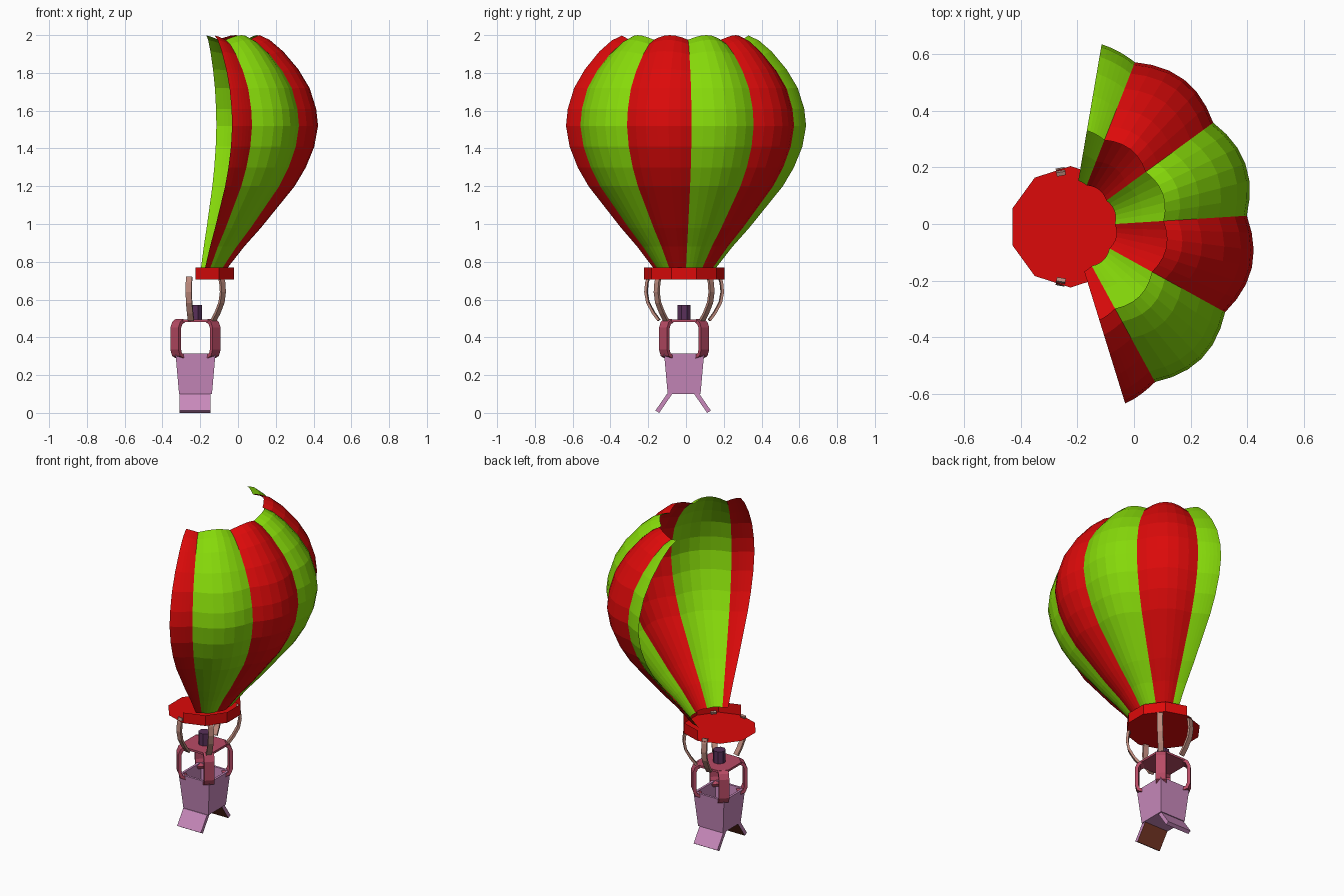
import bpy, bmesh
from math import sin, cos, pi, radians
from mathutils import Vector

if "Cube" in bpy.data.objects:
    bpy.data.objects.remove(bpy.data.objects["Cube"])

CX, CY = -0.225, -0.01          # axis of balloon and basket


def material(name, rgb):
    m = bpy.data.materials.new(name)
    m.diffuse_color = (*rgb, 1)
    m.use_nodes = True
    m.node_tree.nodes["Principled BSDF"].inputs["Base Color"].default_value = m.diffuse_color
    return m


RED = material("red", (0.72, 0.003, 0.003))
GREEN = material("green", (0.24, 0.70, 0.003))
ROSE = material("rose", (0.48, 0.07, 0.13))
LILAC = material("lilac", (0.58, 0.25, 0.50))
TAN = material("tan", (0.50, 0.25, 0.20))
PLUM = material("plum", (0.10, 0.03, 0.10))
BROWN = material("brown", (0.20, 0.04, 0.02))


def finish(name, bm, *mats, recalc=True):
    if recalc:
        bmesh.ops.recalc_face_normals(bm, faces=bm.faces)
    me = bpy.data.meshes.new(name)
    bm.to_mesh(me)
    bm.free()
    for m in mats:
        me.materials.append(m)
    ob = bpy.data.objects.new(name, me)
    bpy.context.collection.objects.link(ob)
    return ob


def loft(bm, rings, closed=True, caps=True):
    """Join rings of points with quads."""
    rows = [[bm.verts.new(p) for p in r] for r in rings]
    n = len(rows[0])
    for a, b in zip(rows, rows[1:]):
        for i in range(n if closed else n - 1):
            j = (i + 1) % n
            bm.faces.new((a[i], a[j], b[j], b[i]))
    if caps:
        bm.faces.new(rows[0][::-1])
        bm.faces.new(rows[-1])


def polar(r, deg, z):
    return Vector((CX + r * cos(radians(deg)), CY + r * sin(radians(deg)), z))


def ribbon(name, path, deg, width, thick, mat):
    """Flat strap following an (r, z) path in the vertical plane at angle deg."""
    bm = bmesh.new()
    out = Vector((cos(radians(deg)), sin(radians(deg)), 0))
    side = Vector((-out.y, out.x, 0)) * width / 2
    rings = []
    for i, (r, z) in enumerate(path):
        a, b = path[max(i - 1, 0)], path[min(i + 1, len(path) - 1)]
        t = (out * (b[0] - a[0]) + Vector((0, 0, b[1] - a[1]))).normalized()
        nrm = t.cross(side).normalized() * thick / 2
        p = polar(r, deg, z)
        rings.append([p - side - nrm, p + side - nrm, p + side + nrm, p - side + nrm])
    loft(bm, rings)
    finish(name, bm, mat)


# Balloon envelope: bulging gores, open at the crown and on the -x side
PROFILE = [(0.165, 0.76), (0.26, 0.88), (0.35, 0.98), (0.44, 1.09), (0.53, 1.20),
           (0.59, 1.30), (0.635, 1.41), (0.655, 1.52), (0.645, 1.61), (0.61, 1.72),
           (0.55, 1.82), (0.47, 1.915), (0.40, 1.975), (0.345, 2.0)]
SEAM, STEP = 3.6, 32.5


def gore(name, k, lo, hi, mat):
    rings = []
    for r, z in PROFILE:
        row = []
        for i in range(7):
            u = lo + (hi - lo) * i / 6
            bulge = sin(pi * u)
            puff = 0.955 + 0.05 * bulge
            drop = 0.025 * (1 - bulge) * max(0, (z - 1.7) / 0.3)
            row.append(polar(r * puff, SEAM + (k + u) * STEP, z - drop))
        rings.append(row)
    bm = bmesh.new()
    loft(bm, rings, closed=False, caps=False)
    finish(name, bm, mat, recalc=False)


for k in range(-3, 3):
    lo = 0.65 if k == -3 else 0
    hi = 0.36 if k == 2 else 1
    gore(f"balloon_gore_{k + 4}", k, lo, hi, RED if k % 2 else GREEN)

# Skirt: ten-sided floor with a rim wall on the balloon side only
bm = bmesh.new()
bm.faces.new([bm.verts.new(polar(0.215, 18 + 36 * i, 0.705)) for i in range(10)])
finish("skirt_floor", bm, RED, recalc=False)
bm = bmesh.new()
loft(bm, [[polar(0.213, a, z) for a in (-90, -54, -18, 18, 54, 90)] for z in (0.705, 0.77)],
     closed=False, caps=False)
finish("skirt_rim", bm, RED, recalc=False)

# Straps from the burner frame up to the skirt
STRAP = [(0.135, 0.49), (0.165, 0.53), (0.195, 0.585), (0.205, 0.64), (0.20, 0.69), (0.19, 0.72)]
for i, a in enumerate((-100, -45, 45, 100)):
    ribbon(f"strap_{i + 1}", STRAP, a, 0.032, 0.014, TAN)

# Burner
bm = bmesh.new()
loft(bm, [[polar(0.037, 22.5 + 45 * i, z) for i in range(8)] for z in (0.49, 0.57)])
finish("burner", bm, PLUM)

# Burner frame: thin plate with cut corners and four bent corner posts
bm = bmesh.new()
loft(bm, [[polar(0.128, 45 + 90 * q + s, z) for q in range(4) for s in (-13, 13)]
          for z in (0.482, 0.495)])
finish("frame_plate", bm, ROSE)
POST = [(0.115, 0.488), (0.137, 0.475), (0.148, 0.45), (0.148, 0.335), (0.138, 0.308), (0.105, 0.295)]
for i in range(4):
    ribbon(f"frame_post_{i + 1}", POST, 45 + 90 * i, 0.06, 0.02, ROSE)


# Basket: open tapered box with thick walls
def square(h, z):
    return [Vector((CX + sx * h, CY + sy * h, z)) for sx, sy in ((-1, -1), (1, -1), (1, 1), (-1, 1))]


bm = bmesh.new()
loft(bm, [square(0.087, 0.10), square(0.106, 0.315), square(0.092, 0.315), square(0.076, 0.115)])
finish("basket", bm, LILAC)

# Two splayed foot flaps under the basket, brown on the inside
for s in (-1, 1):
    bm = bmesh.new()
    section = [(0.058, 0.10), (0.086, 0.10), (0.147, 0.012), (0.127, 0.0)]
    loft(bm, [[Vector((x, CY - 0.005 + s * y, z)) for y, z in section] for x in (-0.31, -0.145)])
    bmesh.ops.recalc_face_normals(bm, faces=bm.faces)
    for f in bm.faces:
        if f.normal.y * s < -0.3:
            f.material_index = 1
    finish(f"foot_flap_{'front' if s < 0 else 'back'}", bm, LILAC, BROWN)
